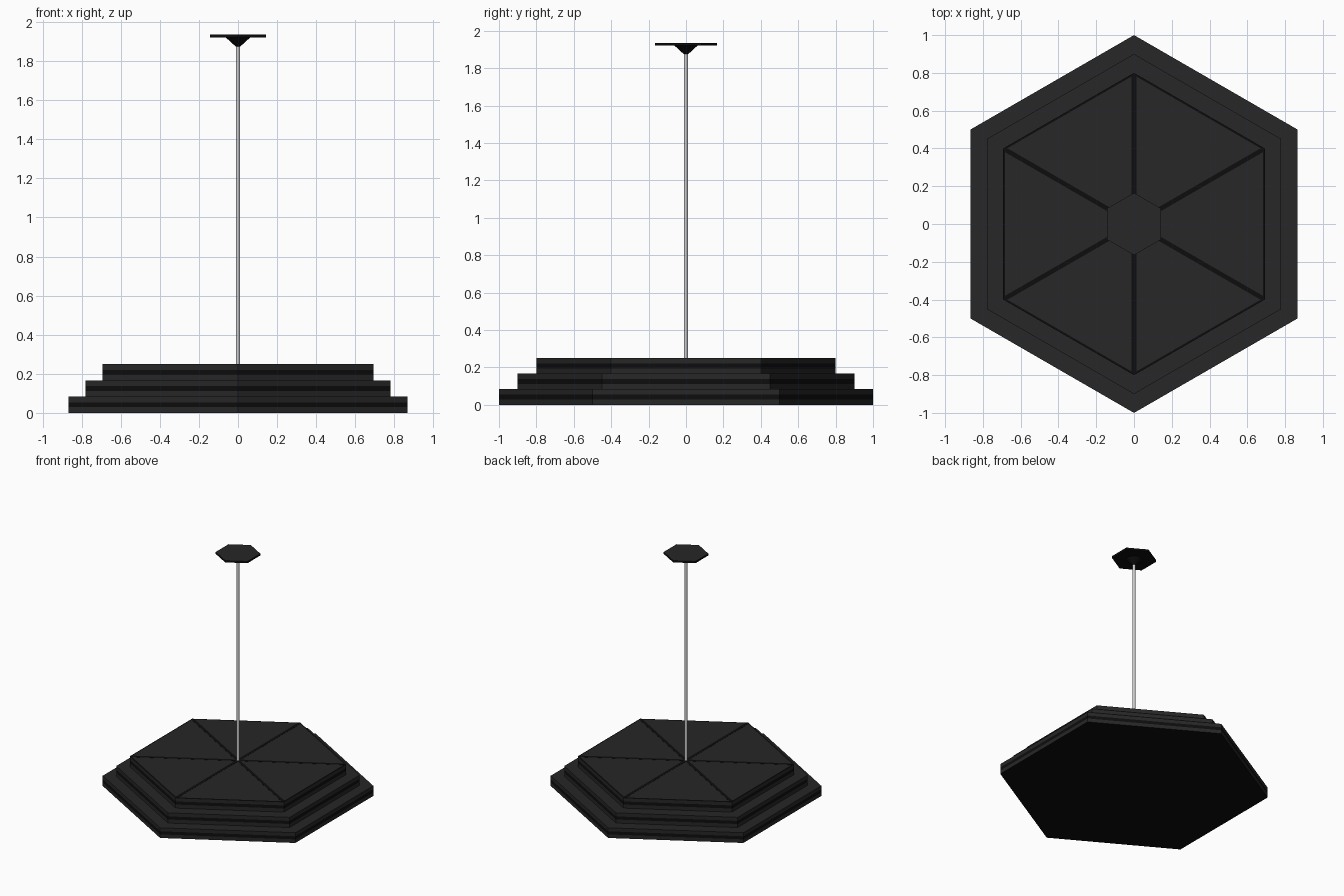
import bpy, bmesh
from math import sin, cos, pi

if "Cube" in bpy.data.objects:
    bpy.data.objects.remove(bpy.data.objects["Cube"])


def material(name, v):
    m = bpy.data.materials.new(name)
    m.diffuse_color = (v, v, v, 1)
    m.use_nodes = True
    m.node_tree.nodes["Principled BSDF"].inputs["Base Color"].default_value = m.diffuse_color
    return m


BODY = material("charcoal", 0.02)
DARK = material("black_trim", 0.004)


def finish(name, bm, mats):
    me = bpy.data.meshes.new(name)
    bmesh.ops.recalc_face_normals(bm, faces=bm.faces)
    bm.to_mesh(me)
    bm.free()
    ob = bpy.data.objects.new(name, me)
    bpy.context.collection.objects.link(ob)
    for m in mats:
        me.materials.append(m)
    return ob


def revolve(name, profile, mats, sides=6, slots=None):
    """Closed solid from (radius, z) rings with corners on the y axis."""
    bm = bmesh.new()
    rings = [[bm.verts.new((r * sin(2 * pi * i / sides), r * cos(2 * pi * i / sides), z))
              for i in range(sides)] for r, z in profile]
    for k in range(len(rings) - 1):
        for i in range(sides):
            j = (i + 1) % sides
            f = bm.faces.new((rings[k][i], rings[k][j], rings[k + 1][j], rings[k + 1][i]))
            if slots:
                f.material_index = slots[k]
    bm.faces.new(rings[0]).material_index = len(mats) - 1 if mats else 0
    bm.faces.new(rings[-1])
    return finish(name, bm, mats)


# Three-step platform with a black band round each step
H = 0.083
profile, slots = [], []
for k, r in enumerate((1.0, 0.9, 0.8)):
    z = k * H
    profile += [(r, z), (r, z + 0.029), (r, z + 0.054), (r, z + H)]
    slots += [0, 1, 0, 0]
# black rim and inner top surface
profile.append((0.788, 3 * H))
slots[-1] = 1
revolve("stepped_base", profile, [BODY, DARK], slots=slots)

# Black seams dividing the top into six panels
bm = bmesh.new()
z0, z1, w = 3 * H - 0.002, 3 * H + 0.001, 0.012
for i in range(6):
    a = i * pi / 3
    d, n = (sin(a), cos(a)), (cos(a), -sin(a))
    pts = [(0.0, -w), (0.782, -w), (0.795, 0), (0.782, w), (0.0, w)]
    lo, hi = [[bm.verts.new((d[0] * s + n[0] * t, d[1] * s + n[1] * t, z)) for s, t in pts]
              for z in (z0, z1)]
    bm.faces.new(lo)
    bm.faces.new(hi)
    for p in range(5):
        q = (p + 1) % 5
        bm.faces.new((lo[p], lo[q], hi[q], hi[p]))
finish("panel_seams", bm, [DARK])

# Slim grey pole
bpy.ops.mesh.primitive_cylinder_add(vertices=16, radius=0.011, depth=1.65, location=(0, 0, 1.065))
pole = bpy.context.object
pole.name = "pole"
bpy.ops.object.shade_smooth_by_angle()

# Hexagonal plate and its flared collar
revolve("top_plate", [(0.165, 1.92), (0.165, 1.935)], [BODY, DARK], slots=[1])
revolve("plate_collar", [(0.012, 1.875), (0.062, 1.9205)], [DARK], sides=12)
